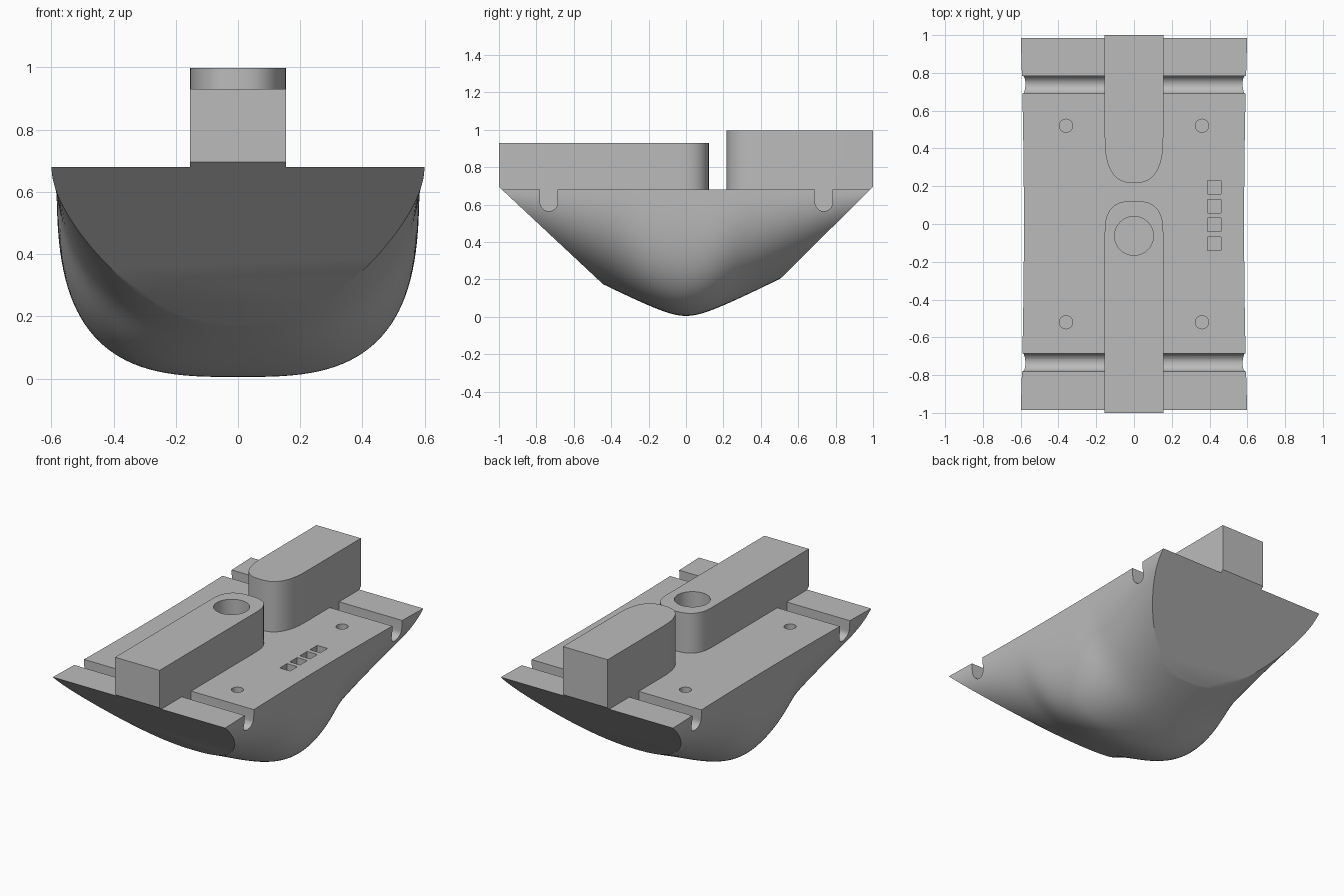
import bpy, bmesh
from math import sin, cos, pi, sqrt, exp, radians

default = bpy.data.objects.get("Cube")
if default:
    bpy.data.objects.remove(default, do_unlink=True)

DECK = 0.68
grey = bpy.data.materials.new("plain_grey")
grey.use_nodes = True
grey.diffuse_color = (0.5, 0.5, 0.5, 1)
grey.node_tree.nodes["Principled BSDF"].inputs["Base Color"].default_value = (0.5, 0.5, 0.5, 1)


def loft(name, rings):
    """Skin closed rings of points and cap both ends."""
    bm = bmesh.new()
    loops = [[bm.verts.new(p) for p in ring] for ring in rings]
    for a, b in zip(loops, loops[1:]):
        for i in range(len(a)):
            j = (i + 1) % len(a)
            bm.faces.new((a[i], a[j], b[j], b[i]))
    bm.faces.new(loops[0])
    bm.faces.new(loops[-1])
    bmesh.ops.recalc_face_normals(bm, faces=bm.faces)
    mesh = bpy.data.meshes.new(name)
    bm.to_mesh(mesh)
    bm.free()
    mesh.materials.append(grey)
    obj = bpy.data.objects.new(name, mesh)
    bpy.context.collection.objects.link(obj)
    return obj


def prism_z(name, outline, z0, z1):
    return loft(name, [[(x, y, z) for x, y in outline] for z in (z0, z1)])


def prism_x(name, outline, half=1.0):
    return loft(name, [[(x, y, z) for y, z in outline] for x in (-half, half)])


def circle(cx, cy, r, n=40):
    return [(cx + r * cos(2 * pi * i / n), cy + r * sin(2 * pi * i / n)) for i in range(n)]


def square(cx, cy, r):
    return [(cx - r, cy - r), (cx + r, cy - r), (cx + r, cy + r), (cx - r, cy + r)]


def cut(obj, cutters):
    bpy.context.view_layer.objects.active = obj
    for c in cutters:
        mod = obj.modifiers.new("cut", "BOOLEAN")
        mod.operation, mod.solver, mod.object = "DIFFERENCE", "EXACT", c
        bpy.ops.object.modifier_apply(modifier=mod.name)


# Hull: rounded sections, fuller around the middle belly
def section(y, n=64):
    bottom = 0.005 + 0.5 * (sqrt(y * y + 0.12 ** 2) - 0.12)
    half = 0.583 + 0.017 * min(1, y * y)
    power = 2.35 + 0.75 * exp(-((y + 0.03) / 0.27) ** 4)
    ring = []
    for i in range(n + 1):
        a = pi * i / n
        c, s = cos(a), max(0, sin(a))
        x = half * abs(c) ** (2 / power) * (1 if c > 0 else -1)
        ring.append((x, y, DECK - (DECK - bottom) * s ** (2 / power)))
    return ring


hull = loft("hull", [section(-1.1 + 2.2 * i / 88) for i in range(89)])


# Upright blocks on the deck, each with one rounded inner end
def block(name, outer, inner, length, power, top):
    way = 1 if inner > outer else -1
    outline = [(0.155, outer)]
    for i in range(33):
        a = pi * i / 32
        c, s = cos(a), max(0, sin(a))
        x = 0.155 * abs(c) ** (2 / power) * (1 if c > 0 else -1)
        outline.append((x, inner - way * length * (1 - s ** (2 / power))))
    outline.append((-0.155, outer))
    return prism_z(name, outline, 0.55, top)


front_block = block("front_block", -1.0, 0.122, 0.17, 2.7, 0.93)
back_block = block("back_block", 1.0, 0.217, 0.25, 2.6, 0.997)

# Sloping end cuts
ends = [prism_x("front_end_cutter", [(-0.15, -0.1), (-1.2, 0.882), (-1.2, -0.1)]),
        prism_x("back_end_cutter", [(0.197, -0.1), (1.2, 0.893), (1.2, -0.1)])]

# Round-bottomed cross grooves
grooves = []
for y in (-0.733, 0.737):
    r = 0.047
    arc = [(y + r * cos(pi + pi * i / 16), 0.612 + r * sin(pi + pi * i / 16)) for i in range(17)]
    grooves.append(prism_x("groove_cutter", arc + [(y + r, 0.8), (y - r, 0.8)]))

# Screw holes and square sockets in the deck, round well in the front block
holes = [prism_z("screw_cutter", circle(x, y, 0.035, 24), 0.58, 0.8)
         for x in (-0.36, 0.36) for y in (-0.52, 0.52)]
holes += [prism_z("socket_cutter", square(0.425, -0.105 + 0.1 * i, 0.036), 0.58, 0.8) for i in range(4)]
well = prism_z("well_cutter", circle(0, -0.063, 0.103), 0.45, 1.1)

cut(hull, ends + grooves + holes + [well])
cut(front_block, [ends[0], well])
cut(back_block, [ends[1]])
for c in ends + grooves + holes + [well]:
    bpy.data.objects.remove(c, do_unlink=True)

# Smooth curved sides, sharp machined edges
for obj in (hull, front_block, back_block):
    bpy.ops.object.select_all(action="DESELECT")
    obj.select_set(True)
    bpy.context.view_layer.objects.active = obj
    bpy.ops.object.shade_smooth_by_angle(angle=radians(30))
